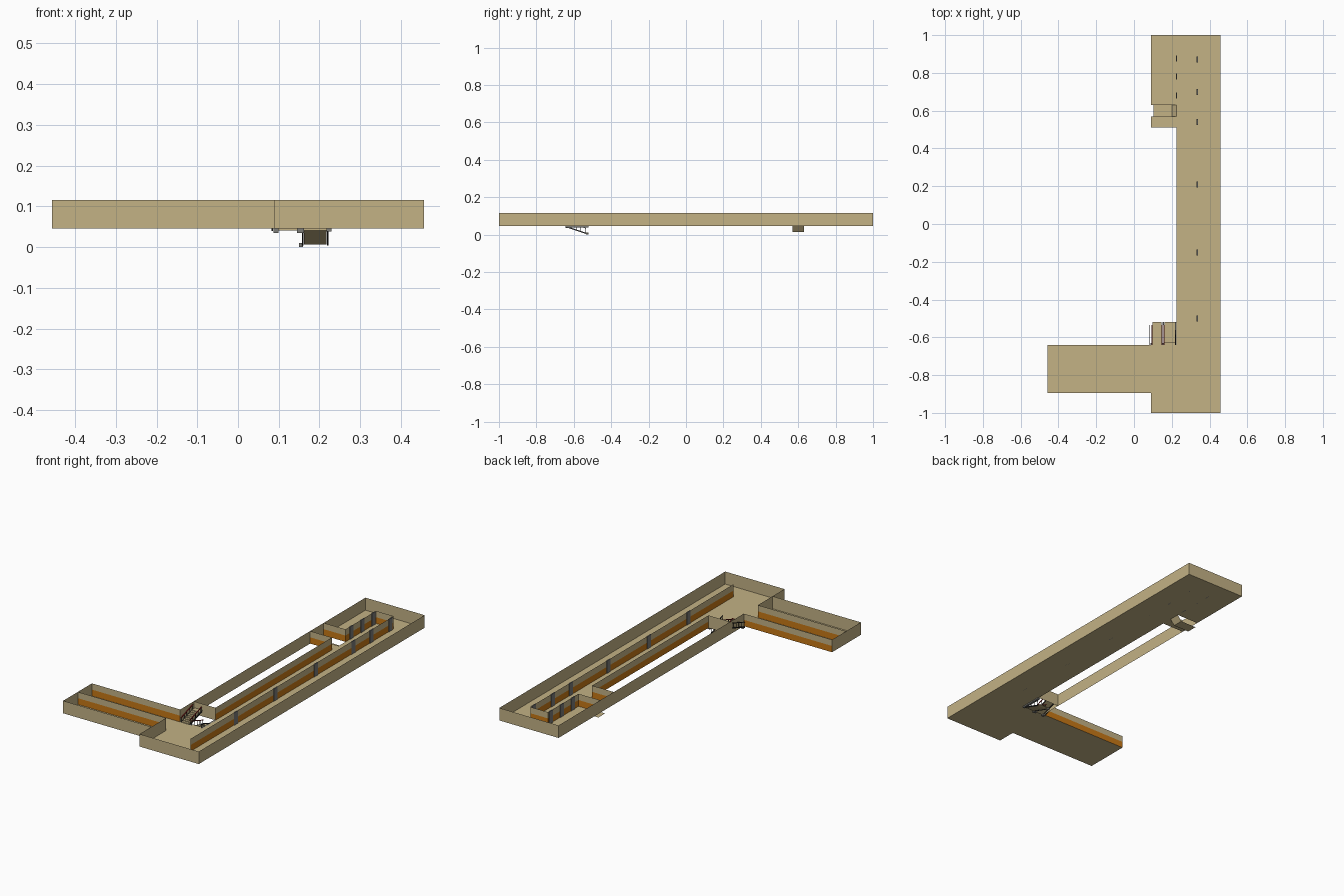
import bpy, bmesh, math
from mathutils import Vector

if "Cube" in bpy.data.objects:
    bpy.data.objects.remove(bpy.data.objects["Cube"])


def material(name, rgb):
    m = bpy.data.materials.new(name)
    m.diffuse_color = (*rgb, 1)
    m.use_nodes = True
    m.node_tree.nodes["Principled BSDF"].inputs["Base Color"].default_value = m.diffuse_color
    return m


TAN = material("tan plaster", (0.546, 0.445, 0.235))
ORANGE = material("orange tile", (0.58, 0.19, 0.008))
GREY = material("grey metal", (0.20, 0.20, 0.19))
DARK = material("dark rubber", (0.02, 0.02, 0.02))
RED = material("red rail", (0.30, 0.015, 0.015))
FLOOR, MID, TOP = 0.045, 0.08, 0.115


def finish(name, bm, *mats):
    me = bpy.data.meshes.new(name)
    bm.to_mesh(me)
    bm.free()
    for m in mats:
        me.materials.append(m)
    ob = bpy.data.objects.new(name, me)
    bpy.context.collection.objects.link(ob)
    return ob


def quad(bm, *pts):
    return bm.faces.new([bm.verts.new(p) for p in pts])


def floor(name, x0, x1, y0, y1, z=FLOOR):
    bm = bmesh.new()
    quad(bm, (x0, y0, z), (x1, y0, z), (x1, y1, z), (x0, y1, z))
    return finish(name, bm, TAN)


def wall(name, pts, tiled=False):
    """Thin upright sheet along a plan path; tiled walls have an orange lower half."""
    bm = bmesh.new()
    levels = [(FLOOR, MID, 1), (MID, TOP, 0)] if tiled else [(FLOOR, TOP, 0)]
    for a, b in zip(pts, pts[1:]):
        for z0, z1, mi in levels:
            quad(bm, (*a, z0), (*b, z0), (*b, z1), (*a, z1)).material_index = mi
    return finish(name, bm, TAN, ORANGE)


def box(bm, x0, x1, y0, y1, z0, z1):
    r = bmesh.ops.create_cube(bm, size=1)
    for v in r["verts"]:
        v.co = Vector(((x0 + x1) / 2 + v.co.x * (x1 - x0),
                       (y0 + y1) / 2 + v.co.y * (y1 - y0),
                       (z0 + z1) / 2 + v.co.z * (z1 - z0)))


def prism(bm, profile, x0, x1):
    """Extrude a (y, z) outline along x."""
    f = bm.faces.new([bm.verts.new((x0, y, z)) for y, z in profile])
    r = bmesh.ops.extrude_face_region(bm, geom=[f])
    for v in r["geom"]:
        if isinstance(v, bmesh.types.BMVert):
            v.co.x = x1
    bmesh.ops.recalc_face_normals(bm, faces=bm.faces[:])


# Floors
floor("main_floor", 0.225, 0.457, -1, 1)
floor("rear_hall_floor", 0.09, 0.225, 0.63, 1)
floor("front_hall_floor", 0.09, 0.225, -1, -0.64)
floor("wing_floor", -0.457, 0.09, -0.895, -0.64)
floor("side_landing", 0.09, 0.225, 0.51, 0.57)
floor("lower_landing", 0.102, 0.2, 0.57, 0.63, 0.015)

# Sloped sheet down to the lower landing
bm = bmesh.new()
quad(bm, (0.225, 0.57, FLOOR), (0.225, 0.63, FLOOR), (0.2, 0.63, 0.015), (0.2, 0.57, 0.015))
finish("side_ramp", bm, TAN)

# Outer shell walls
wall("outer_wall", [(0.09, -0.765), (0.09, -1), (0.457, -1), (0.457, 1), (0.09, 1), (0.09, -0.64)])
wall("wing_outer_wall", [(0.09, -0.895), (-0.457, -0.895), (-0.457, -0.64)])
wall("stair_end_wall", [(0.09, -0.52), (0.225, -0.52)])

# Tiled corridor walls
wall("corridor_outer_wall", [(0.335, -0.9), (0.335, 0.9), (0.225, 0.9), (0.225, 0.63), (0.09, 0.63)], True)
wall("corridor_inner_wall", [(0.225, -0.52), (0.225, 0.51), (0.09, 0.51)], True)
wall("wing_near_wall", [(-0.457, -0.765), (0.09, -0.765)], True)
wall("wing_far_wall", [(-0.457, -0.64), (0.09, -0.64)], True)

# Wall pillars
bm = bmesh.new()
for x, ys in ((0.335, (-0.5, -0.15, 0.21, 0.54, 0.7, 0.87)), (0.225, (0.68, 0.78, 0.875))):
    for y in ys:
        box(bm, x - 0.003, x + 0.003, y - 0.016, y + 0.016, FLOOR, TOP)
finish("wall_pillars", bm, GREY)

# Two flights: left climbs, right descends
Y0, Y1, STEPS = -0.64, -0.535, 8


def flight(name, x0, x1, rise):
    run, dz = (Y1 - Y0) / STEPS, rise / STEPS
    prof = [(Y0, FLOOR)]
    for i in range(STEPS):
        y, z = Y0 + i * run, FLOOR + dz * (i + 1)
        prof += [(y, z), (y + run, z)]
    prof += [(-0.52, FLOOR + rise), (-0.52, FLOOR + rise - 0.004),
             (Y1, FLOOR + rise - 0.004), (Y0, FLOOR - 0.005)]
    if rise < 0:
        prof[1:3] = [(Y0 + run, FLOOR)]
        prof[2:2] = [(Y0 + run, FLOOR + dz)]
    bm = bmesh.new()
    prism(bm, prof, x0, x1)
    finish(name, bm, TAN)


def railing(name, x, rise, mat):
    """Sloped handrail with stringer and upright posts."""
    w = 0.002
    bm = bmesh.new()
    end = FLOOR + rise
    for lo, hi in ((-0.006, 0.0), (0.022, 0.026)):
        prism(bm, [(Y0, FLOOR + lo), (Y1, end + lo), (Y1, end + hi), (Y0, FLOOR + hi)], x - w, x + w)
    for f in bm.faces:
        f.material_index = 1 if f.calc_center_median().z > FLOOR + rise * (f.calc_center_median().y - Y0) / (Y1 - Y0) + 0.01 else 0
    for i in range(5):
        y = Y0 + 0.004 + i * (Y1 - Y0 - 0.008) / 4
        z = FLOOR + rise * (y - Y0) / (Y1 - Y0)
        box(bm, x - w / 2, x + w / 2, y - 0.001, y + 0.001, z, z + 0.024)
    finish(name, bm, DARK, mat)


flight("stair_up", 0.098, 0.145, 0.035)
flight("stair_down", 0.162, 0.217, -0.035)
for i, (x, rise, mat) in enumerate(((0.084, 0.035, DARK), (0.095, 0.035, RED), (0.148, 0.035, RED),
                                    (0.159, -0.035, RED), (0.22, -0.035, DARK))):
    railing(f"stair_railing_{i + 1}", x, rise, mat)

# Grey footings under the flights
bm = bmesh.new()
box(bm, 0.087, 0.1, -0.645, -0.63, 0.034, FLOOR)
box(bm, 0.145, 0.162, -0.645, -0.63, 0.034, FLOOR)
box(bm, 0.15, 0.16, -0.535, -0.52, 0.0, 0.01)
box(bm, 0.217, 0.23, -0.645, -0.52, 0.038, FLOOR)
finish("stair_footings", bm, GREY)
